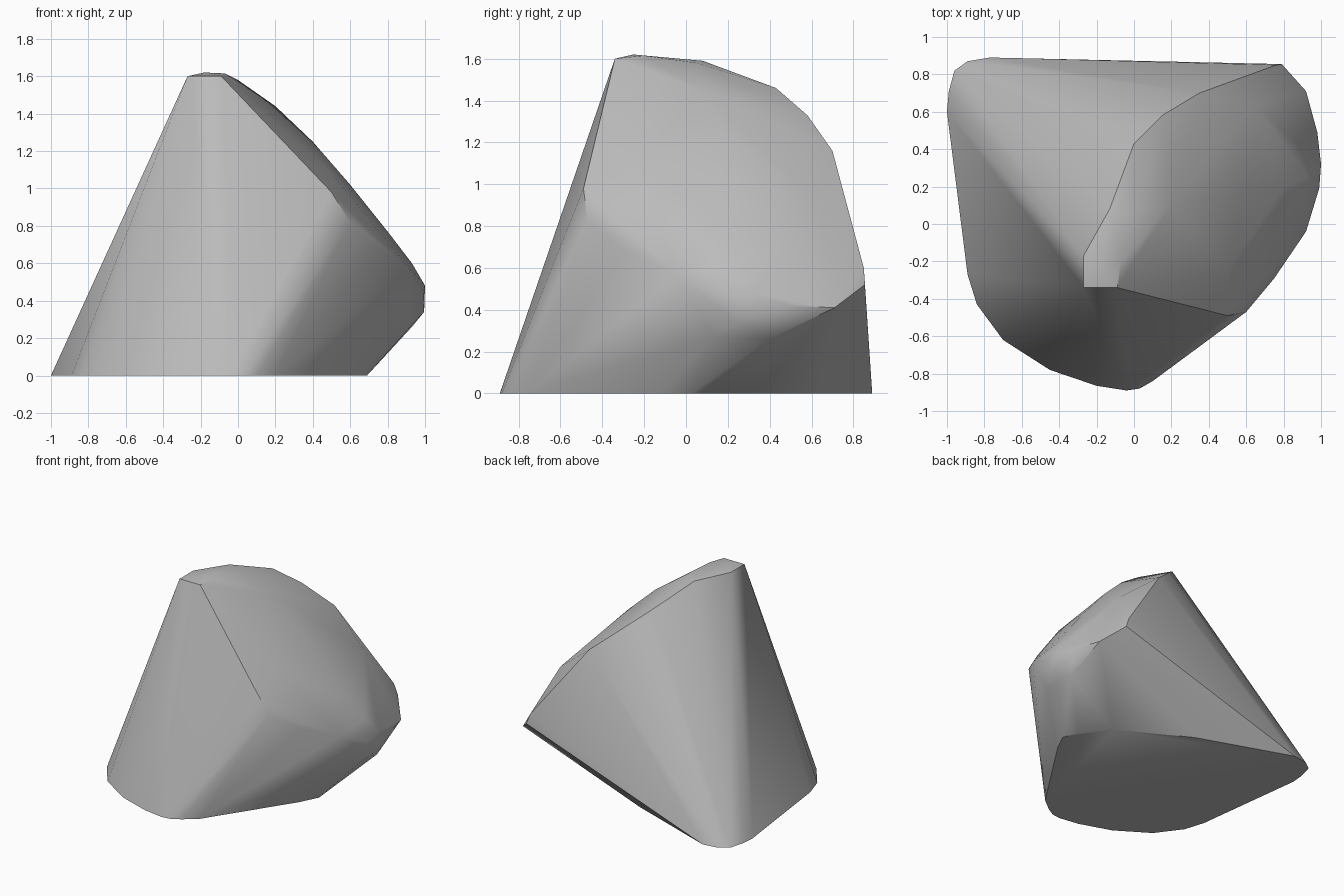
import bpy
import bmesh

# Remove the default cube only
default_cube = bpy.data.objects.get("Cube")
if default_cube:
    bpy.data.objects.remove(default_cube, do_unlink=True)


def make_material(name, value):
    material = bpy.data.materials.new(name)
    material.use_nodes = True
    colour = (value, value, value, 1)
    material.diffuse_color = colour
    shader = material.node_tree.nodes["Principled BSDF"]
    shader.inputs["Base Color"].default_value = colour
    return material


def build_hull(name, outlines, material):
    """Stretch one tight skin over several outlines."""
    bm = bmesh.new()
    for outline in outlines:
        for point in outline:
            bm.verts.new(point)
    skin = bmesh.ops.convex_hull(bm, input=bm.verts)
    leftovers = set(skin["geom_interior"]) | set(skin["geom_unused"])
    loose = [item for item in leftovers if isinstance(item, bmesh.types.BMVert)]
    bmesh.ops.delete(bm, geom=loose, context="VERTS")
    # Merge the flat underside into one face
    floor = [f for f in bm.faces if all(v.co.z < .001 for v in f.verts)]
    bmesh.ops.dissolve_faces(bm, faces=floor)
    bmesh.ops.recalc_face_normals(bm, faces=bm.faces)
    mesh = bpy.data.meshes.new(name)
    bm.to_mesh(mesh)
    bm.free()
    mesh.materials.append(material)
    rock = bpy.data.objects.new(name, mesh)
    bpy.context.collection.objects.link(rock)
    return rock


# Flat footprint on the ground, from the left side round the front
footprint = [
    (-1, .6), (-.99, .71), (-.96, .82), (-.89, .87), (-.77, .89),
    (-.04, .63), (.48, .34), (.64, .14), (.69, .02), (.62, -.12),
    (.2, -.76), (.1, -.84), (.03, -.88), (-.04, -.89), (-.2, -.865),
    (-.45, -.78), (-.7, -.62), (-.84, -.43), (-.89, -.27),
]
ground_outline = [(x, y, 0) for x, y in footprint]

# Ridge from the blunt tip down to the back corner
ridge = [
    (-.27, -.34, 1.6), (-.09, -.34, 1.6), (-.27, -.17, 1.6),
    (-.18, -.25, 1.62), (-.07, -.2, 1.615), (-.13, .08, 1.59),
    (0, .43, 1.46), (.15, .58, 1.33), (.35, .7, 1.16),
    (.76, .85, .6), (.79, .855, .52),
]

# Lower rim of the bulging side, back to front
rim = [
    (.92, .71, .41), (.98, .49, .42), (1, .32, .48), (.995, .25, .34),
    (.93, .4, .26), (.93, .13, .27), (.99, .19, .45), (.92, -.04, .57),
    (.75, -.29, .68), (.6, -.47, .82), (.5, -.49, .98),
]

# Crown of the bulging side, from the tip downwards
crown = [
    (0, .05, 1.58), (.2, .1, 1.44), (.4, .15, 1.25), (.6, .18, 1.02),
    (.8, .2, .77), (.93, .25, .6), (.65, .63, .92), (.5, -.25, 1.08),
]

stone = make_material("stone_grey", .5)
rock = build_hull("rock", [ground_outline, ridge, rim, crown], stone)

# Soft shading, with the underside edge kept sharp
bpy.ops.object.select_all(action="DESELECT")
rock.select_set(True)
bpy.context.view_layer.objects.active = rock
bpy.ops.object.shade_smooth_by_angle(angle=.6)
